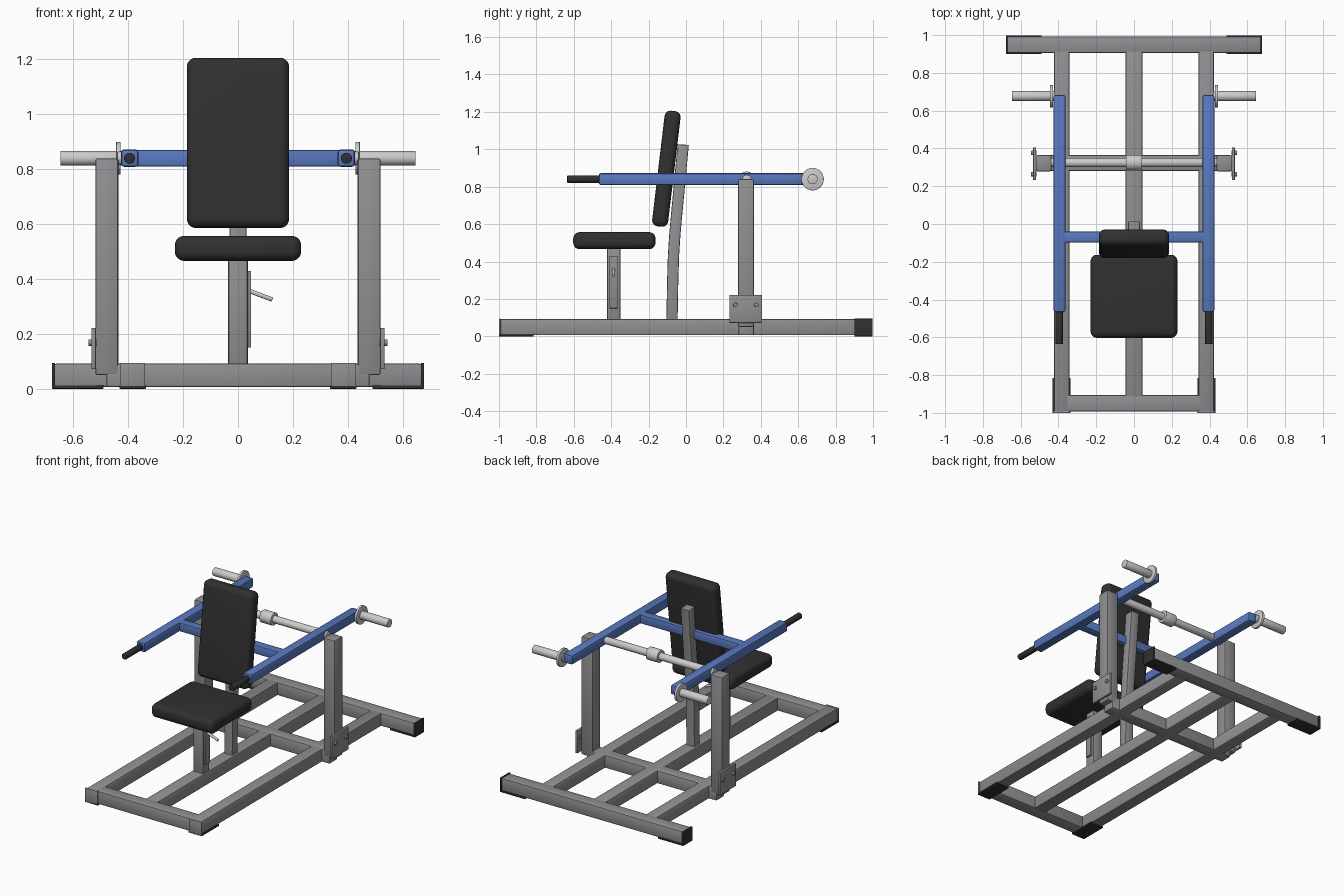
import bpy, bmesh
from math import radians
from mathutils import Vector, Matrix

if "Cube" in bpy.data.objects:
    bpy.data.objects.remove(bpy.data.objects["Cube"])


def material(name, rgb):
    m = bpy.data.materials.new(name)
    m.diffuse_color = (*rgb, 1)
    m.use_nodes = True
    m.node_tree.nodes["Principled BSDF"].inputs["Base Color"].default_value = m.diffuse_color
    return m


BLUE = material("blue_paint", (0.10, 0.19, 0.52))
BLACK = material("black_rubber", (0.03, 0.03, 0.03))
STEEL = material("bright_steel", (0.55, 0.55, 0.54))
GREY = material("grey_paint", (0.28, 0.28, 0.29))


def finish(name, bm, mat):
    bmesh.ops.recalc_face_normals(bm, faces=bm.faces)
    mesh = bpy.data.meshes.new(name)
    bm.to_mesh(mesh)
    bm.free()
    mesh.materials.append(mat)
    ob = bpy.data.objects.new(name, mesh)
    bpy.context.collection.objects.link(ob)
    return ob


def box(name, x, y, z, bevel=0.008, mat=GREY, segs=2):
    """Rounded box from (low, high) ranges, origin at its centre."""
    bm = bmesh.new()
    size = [abs(r[1] - r[0]) for r in (x, y, z)]
    bmesh.ops.create_cube(bm, size=1, matrix=Matrix.Diagonal((*size, 1)))
    if bevel:
        bmesh.ops.bevel(bm, geom=bm.edges[:], offset=bevel, segments=segs,
                        profile=0.5, affect='EDGES', clamp_overlap=True)
    ob = finish(name, bm, mat)
    ob.location = [sum(r) / 2 for r in (x, y, z)]
    return ob


def rod(name, a, b, r, mat=STEEL, bevel=0.002, sides=32):
    """Cylinder from point a to point b with softened rims."""
    a, b = Vector(a), Vector(b)
    bm = bmesh.new()
    bmesh.ops.create_cone(bm, cap_ends=True, segments=sides, radius1=r, radius2=r,
                          depth=(b - a).length)
    rims = [e for e in bm.edges if abs(e.verts[0].co.z - e.verts[1].co.z) < 1e-5]
    bmesh.ops.bevel(bm, geom=rims, offset=bevel, segments=2, profile=0.5, affect='EDGES')
    ob = finish(name, bm, mat)
    ob.location = (a + b) / 2
    ob.rotation_euler = (b - a).to_track_quat('Z', 'Y').to_euler()
    return ob


def span(s, lo, hi):
    return (s * lo, s * hi)


BAR = (0.006, 0.092)

# Base frame
box("rear_crossbar", (-0.67, 0.67), (0.905, 0.993), BAR)
box("front_crossbar", (-0.36, 0.36), (-0.993, -0.905), BAR)
box("center_rail", (-0.044, 0.044), (-0.92, 0.92), BAR)
box("upright_crossbar", (-0.48, 0.48), (0.28, 0.364), BAR)

# Bent backrest post: side profile swept across x
path = [(-0.075, 0.08), (-0.071, 0.30), (-0.067, 0.43), (-0.060, 0.54),
        (-0.050, 0.65), (-0.015, 1.025)]
bm = bmesh.new()
outline = [bm.verts.new((-0.031, y - 0.03, z + 0.002)) for y, z in path]
outline += [bm.verts.new((-0.031, y + 0.03, z - 0.002)) for y, z in reversed(path)]
face = bm.faces.new(outline)
new = bmesh.ops.extrude_face_region(bm, geom=[face])["geom"]
bmesh.ops.translate(bm, vec=(0.062, 0, 0),
                    verts=[v for v in new if isinstance(v, bmesh.types.BMVert)])
long_edges = [e for e in bm.edges if abs(e.verts[0].co.x - e.verts[1].co.x) < 1e-5]
bmesh.ops.bevel(bm, geom=long_edges, offset=0.006, segments=2, profile=0.5, affect='EDGES')
finish("backrest_post", bm, GREY)

# Seat and backrest
box("seat_post", (-0.036, 0.036), (-0.422, -0.35), (0.08, 0.475))
box("seat_adjuster_plate", (0.034, 0.048), (-0.409, -0.364), (0.15, 0.43), 0.002)
rod("seat_adjuster_lever", (0.04, -0.387, 0.357), (0.125, -0.387, 0.325), 0.008)
box("seat", (-0.23, 0.23), (-0.603, -0.163), (0.466, 0.557), 0.034, BLACK, 5)
back = box("backrest", (-0.186, 0.186), (-0.148, -0.062), (0.585, 1.207), 0.032, BLACK, 5)
back.rotation_euler.x = radians(-6.8)

# Pivot shaft and blue arm brace
rod("pivot_shaft", (-0.44, 0.325, 0.84), (0.44, 0.325, 0.84), 0.024)
rod("pivot_collar", (-0.042, 0.325, 0.84), (0.042, 0.325, 0.84), 0.041)
box("arm_brace", (-0.375, 0.375), (-0.098, -0.04), (0.81, 0.87), 0.008, BLUE)

# Mirrored parts
for side, s in (("left", -1), ("right", 1)):
    box(f"{side}_rail", span(s, 0.342, 0.424), (-0.996, 0.92), BAR)
    box(f"{side}_upright", span(s, 0.436, 0.52), (0.278, 0.364), (0.05, 0.84))

    # Bolted bracket plate
    box(f"{side}_bracket", span(s, 0.518, 0.534), (0.232, 0.406), (0.072, 0.222), 0.003)
    for i, y in enumerate((0.264, 0.376)):
        rod(f"{side}_bracket_bolt_{i}", (s * 0.515, y, 0.168), (s * 0.545, y, 0.168),
            0.012, GREY, sides=12)

    # Lever arm, grip and weight peg
    box(f"{side}_arm", span(s, 0.363, 0.426), (-0.466, 0.683), (0.809, 0.872), 0.01, BLUE)
    rod(f"{side}_grip", (s * 0.395, -0.635, 0.84), (s * 0.395, -0.45, 0.84), 0.02, BLACK)
    rod(f"{side}_peg_flange", (s * 0.428, 0.677, 0.84), (s * 0.444, 0.677, 0.84), 0.06)
    rod(f"{side}_weight_peg", (s * 0.42, 0.677, 0.84), (s * 0.647, 0.677, 0.84), 0.027)

    # Rear rubber foot: sole, low side lips and end plate
    box(f"{side}_rear_foot_sole", span(s, 0.49, 0.678), (0.9, 0.998), (0, 0.012), 0.002, BLACK)
    box(f"{side}_rear_foot_end", span(s, 0.666, 0.678), (0.9, 0.998), (0, 0.094), 0.002, BLACK)

    # Front rubber foot: sole running under the rail and corner
    box(f"{side}_front_foot_sole", span(s, 0.335, 0.432), (-1.0, -0.815), (0, 0.012), 0.002, BLACK)
    box(f"{side}_front_foot_end", span(s, 0.338, 0.43), (-1.0, -0.99), (0, 0.094), 0.002, GREY)

# Smooth shading with crisp corners
bpy.ops.object.select_all(action='SELECT')
bpy.context.view_layer.objects.active = bpy.data.objects["seat"]
bpy.ops.object.shade_smooth_by_angle(angle=radians(35))
